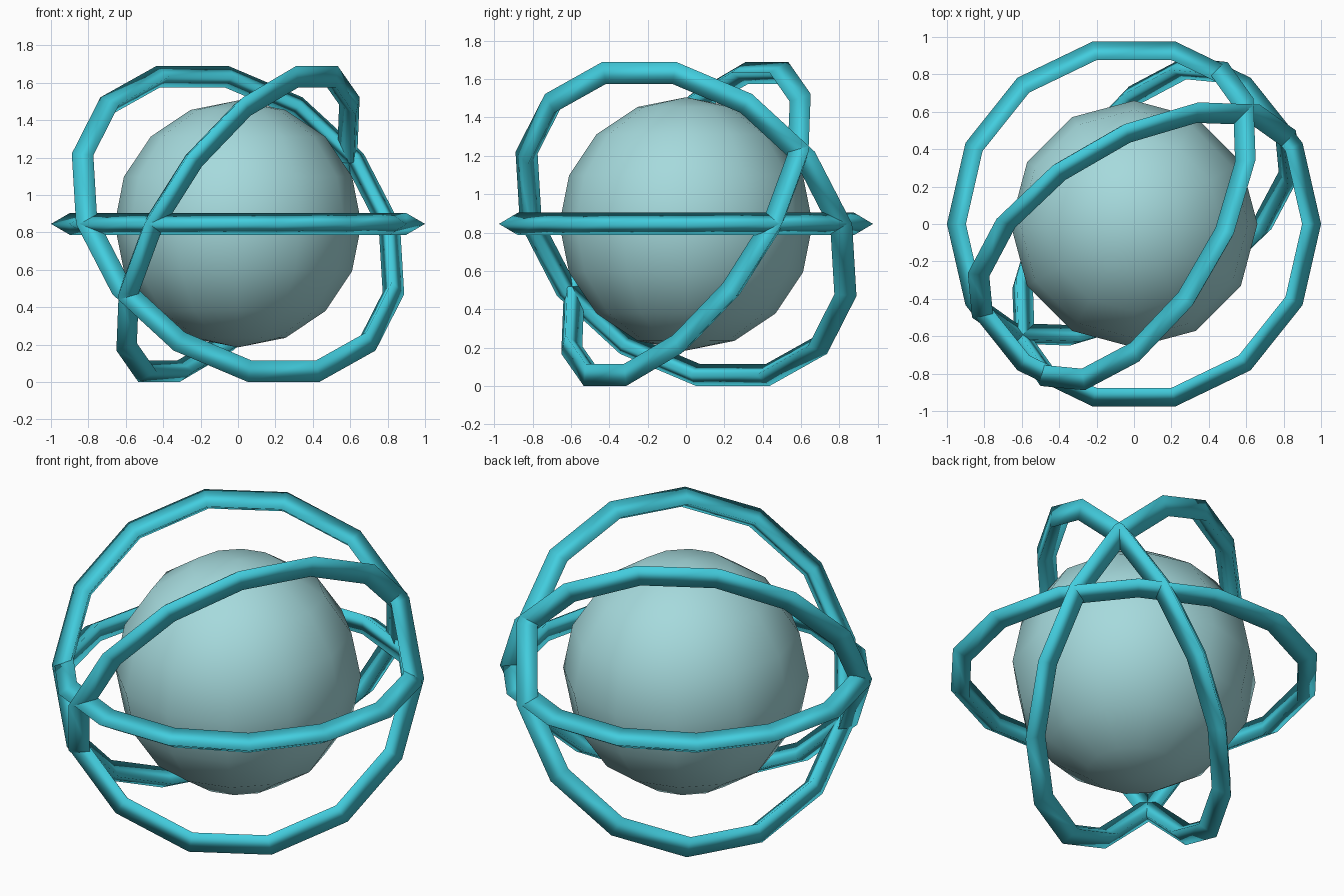
import bpy
from math import radians

cube = bpy.data.objects.get("Cube")
if cube:
    bpy.data.objects.remove(cube, do_unlink=True)

CENTRE = (0, 0, 0.845)


def make_material(name, colour):
    mat = bpy.data.materials.new(name)
    mat.use_nodes = True
    mat.diffuse_color = colour
    mat.node_tree.nodes["Principled BSDF"].inputs["Base Color"].default_value = colour
    return mat


def finish(name, mat):
    obj = bpy.context.object
    obj.name = name
    obj.data.materials.append(mat)
    bpy.ops.object.shade_smooth()
    return obj


pale_teal = make_material("pale teal", (0.38, 0.70, 0.72, 1))
bright_teal = make_material("bright teal", (0.055, 0.61, 0.73, 1))

# Core: low-poly smooth ball
bpy.ops.mesh.primitive_uv_sphere_add(segments=12, ring_count=8, radius=0.66, location=CENTRE)
finish("core_sphere", pale_teal)

# Orbits: three-sided tubes, one level and two tilted (tilt, turn about z)
orbits = {
    "level_ring": (0, 0),
    "left_back_tilted_ring": (60, 30),
    "front_tilted_ring": (-60, 60),
}
for name, (tilt, turn) in orbits.items():
    bpy.ops.mesh.primitive_torus_add(
        major_segments=14, minor_segments=3,
        major_radius=0.9325, minor_radius=0.0675,
        location=CENTRE, rotation=(radians(tilt), 0, radians(turn)))
    finish(name, bright_teal)
